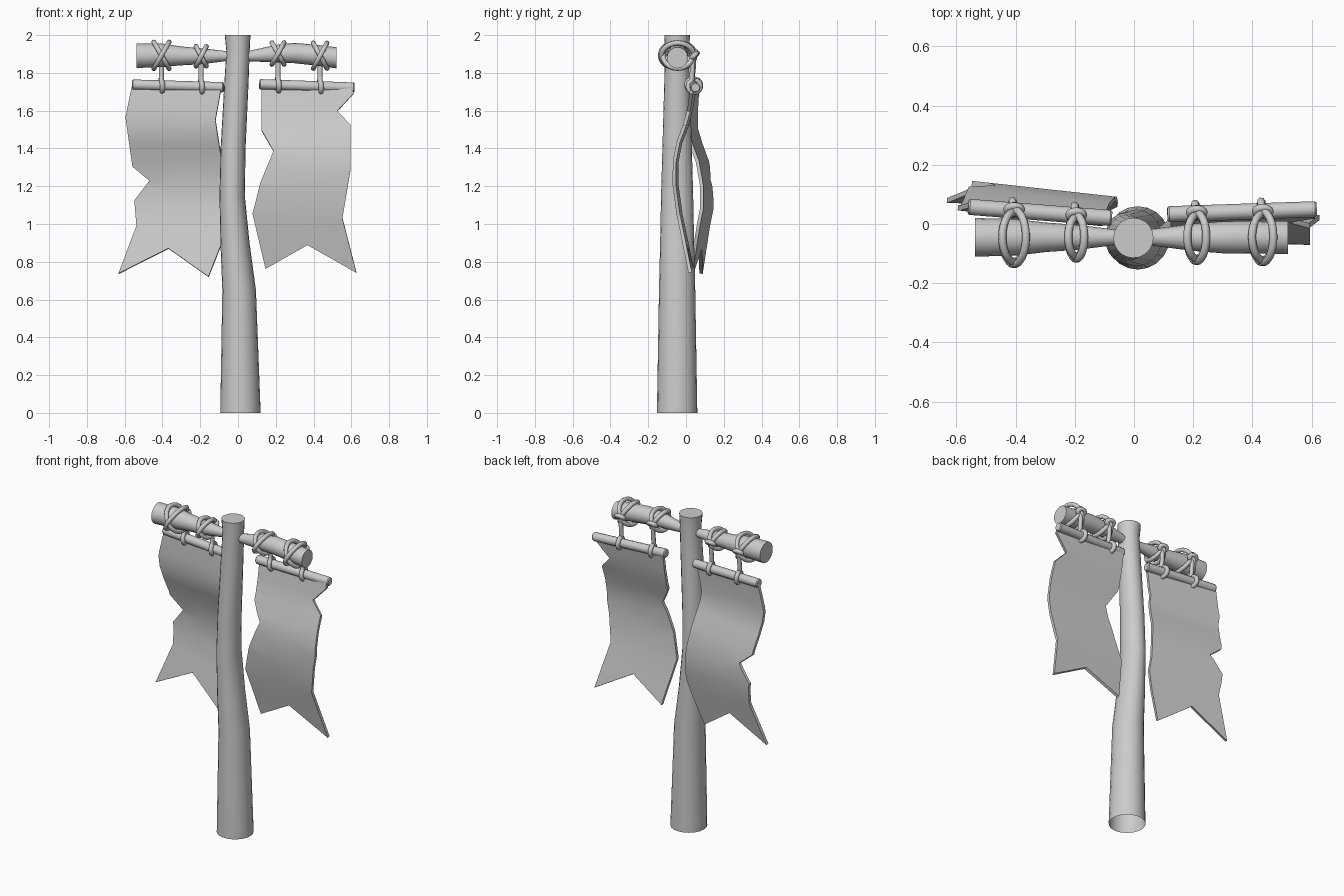
import bpy, bmesh
from math import sin, cos, pi, radians
from mathutils import Vector

if "Cube" in bpy.data.objects:
    bpy.data.objects.remove(bpy.data.objects["Cube"])


def finish(obj, angle=35):
    bpy.ops.object.select_all(action='DESELECT')
    obj.select_set(True)
    bpy.context.view_layer.objects.active = obj
    if obj.type == 'CURVE':
        bpy.ops.object.convert(target='MESH')
    for m in list(obj.modifiers):
        bpy.ops.object.modifier_apply(modifier=m.name)
    bpy.ops.object.shade_smooth_by_angle(angle=radians(angle))


def mesh_object(name, bm):
    bmesh.ops.recalc_face_normals(bm, faces=bm.faces)
    me = bpy.data.meshes.new(name)
    bm.to_mesh(me)
    bm.free()
    obj = bpy.data.objects.new(name, me)
    bpy.context.collection.objects.link(obj)
    return obj


def loft(name, rings, sides, cap_start=True):
    """rings: (centre, axis vector u, axis vector v)"""
    bm = bmesh.new()
    loops = [[bm.verts.new(c + u * cos(2 * pi * i / sides) + v * sin(2 * pi * i / sides))
              for i in range(sides)] for c, u, v in rings]
    for a, b in zip(loops, loops[1:]):
        for i in range(sides):
            j = (i + 1) % sides
            bm.faces.new((a[i], a[j], b[j], b[i]))
    bm.faces.new(loops[-1])
    if cap_start:
        bm.faces.new(loops[0])
    finish(mesh_object(name, bm))


def tube(name, points, radius, cyclic=False):
    cu = bpy.data.curves.new(name, 'CURVE')
    cu.dimensions = '3D'
    cu.bevel_depth, cu.bevel_resolution, cu.use_fill_caps = radius, 2, True
    sp = cu.splines.new('POLY')
    sp.points.add(len(points) - 1)
    for p, co in zip(sp.points, points):
        p.co = (*co, 1)
    sp.use_cyclic_u = cyclic
    obj = bpy.data.objects.new(name, cu)
    bpy.context.collection.objects.link(obj)
    finish(obj, 50)


def interp(table, t):
    for (a, va), (b, vb) in zip(table, table[1:]):
        if a >= t >= b:
            return va + (vb - va) * (a - t) / (a - b)
    return table[0][1] if t > table[0][0] else table[-1][1]


Y0 = -0.047

# crooked pole, open underneath: z, centre x, radius x, radius y
pole = [(0, .013, .107, .107), (.65, .006, .089, .096), (.9, -.016, .077, .09),
        (1.15, -.031, .067, .085), (1.4, -.026, .066, .078), (1.75, -.008, .064, .068),
        (1.92, 0, .062, .064), (2, -.002, .068, .068)]
loft("pole", [(Vector((cx, Y0, z)), Vector((rx, 0, 0)), Vector((0, ry, 0)))
              for z, cx, rx, ry in pole], 20, cap_start=False)

# crossbeam, pinched at the pole: x, centre z, radius
beam = [(-.537, 1.891, .065), (-.40, 1.893, .062), (-.30, 1.89, .05), (-.19, 1.888, .042),
        (-.06, 1.889, .026), (.06, 1.889, .028), (.2, 1.902, .046), (.3, 1.905, .054),
        (.42, 1.893, .055), (.521, 1.88, .056)]
loft("crossbeam", [(Vector((x, Y0 + .002, z)), Vector((0, r, 0)), Vector((0, 0, r)))
                   for x, z, r in beam], 16)

# rods that carry the cloth
rods = {"left": (Vector((-.56, .058, 1.738)), Vector((-.075, .02, 1.724))),
        "right": (Vector((.113, .033, 1.74)), Vector((.617, .05, 1.722)))}
for side, (a, b) in rods.items():
    d = (b - a).normalized()
    u = d.cross(Vector((0, 0, 1))).normalized()
    v = d.cross(u)
    rr = [(0, .022), (.006, .027), ((b - a).length - .006, .027), ((b - a).length, .022)]
    loft(side + "_rod", [(a + d * t, u * r, v * r) for t, r in rr], 12)

# rope lashings: strand x, half spread in x, half height, half depth
lashings = [("left", -.405, .04, .07, .088), ("left", -.195, .027, .052, .07),
            ("right", .212, .032, .057, .078), ("right", .435, .036, .067, .082)]
R = .0135
for n, (side, x, sx, hz, hy) in enumerate(lashings):
    cz = interp([(-bx, bz) for bx, bz, _ in beam], -x)
    # two opposed loops crossing at front and back
    for k, s in enumerate((-1, 1)):
        tube(f"lashing_{n}_{k}", [(x + s * sx * sin(t), Y0 + .003 + (hy + .004 * s) * cos(t), cz + hz * sin(t))
                                  for t in (2 * pi * i / 28 for i in range(28))], R, True)
    # small knot behind the beam
    yb = Y0 + hy
    tube(f"knot_{n}", [(x + .024 * cos(t), yb + .008 + .012 * sin(t), cz + .012 * sin(t))
                       for t in (2 * pi * i / 14 for i in range(14))], R, True)
    # strand hanging down and wrapping the rod
    a, b = rods[side]
    c = a.lerp(b, (x - a.x) / (b.x - a.x))
    path = [(x, yb, cz), (x, (yb + c.y) / 2 - .004, cz - .06), (x, c.y - .012, c.z + .055)]
    path += [(x + .006 * sin(t), c.y - .033 * sin(t + .4), c.z + .033 * cos(t + .4))
             for t in (2 * pi * i / 14 for i in range(14))]
    tube(f"strand_{n}", path, R)


# torn cloth banners: flat outline sliced into bands, then bent along a profile
def banner(name, outline, profile, mid, slope):
    bm = bmesh.new()
    bm.faces.new([bm.verts.new((x, 0, z)) for x, z in outline])
    cuts = [((0, 0, z), (0, 0, 1)) for z, _ in profile] + [((mid, 0, 0), (1, 0, 0))]
    for co, no in cuts:
        bmesh.ops.bisect_plane(bm, geom=bm.verts[:] + bm.edges[:] + bm.faces[:],
                               dist=1e-5, plane_co=co, plane_no=no)
    for v in bm.verts:
        v.co.y = interp(profile, v.co.z) + slope * (v.co.x - mid)
    bmesh.ops.triangulate(bm, faces=bm.faces)
    obj = mesh_object(name, bm)
    m = obj.modifiers.new("thickness", 'SOLIDIFY')
    m.thickness, m.offset = .018, 0
    finish(obj, 40)


banner("left_banner",
       [(-.56, 1.735), (-.595, 1.565), (-.558, 1.305), (-.468, 1.23), (-.548, 1.125),
        (-.537, .99), (-.632, .737), (-.368, .87), (-.156, .72), (-.09, .886),
        (-.055, 1.0), (-.065, 1.2), (-.119, 1.55), (-.088, 1.722)],
       [(1.74, .04), (1.6, .028), (1.5, .03), (1.42, .055), (1.33, .09), (1.2, .115),
        (1.08, .115), (.95, .09), (.72, .045)], -.35, -.11)
banner("right_banner",
       [(.124, 1.738), (.124, 1.496), (.188, 1.385), (.119, 1.22), (.077, 1.056),
        (.146, .764), (.368, .89), (.627, .743), (.553, 1.03), (.595, 1.284),
        (.595, 1.523), (.526, 1.597), (.612, 1.69), (.605, 1.724)],
       [(1.74, .042), (1.63, .025), (1.53, .002), (1.43, -.035), (1.33, -.054),
        (1.2, -.055), (1.05, -.035), (.9, -.003), (.74, .03)], .368, -.03)
